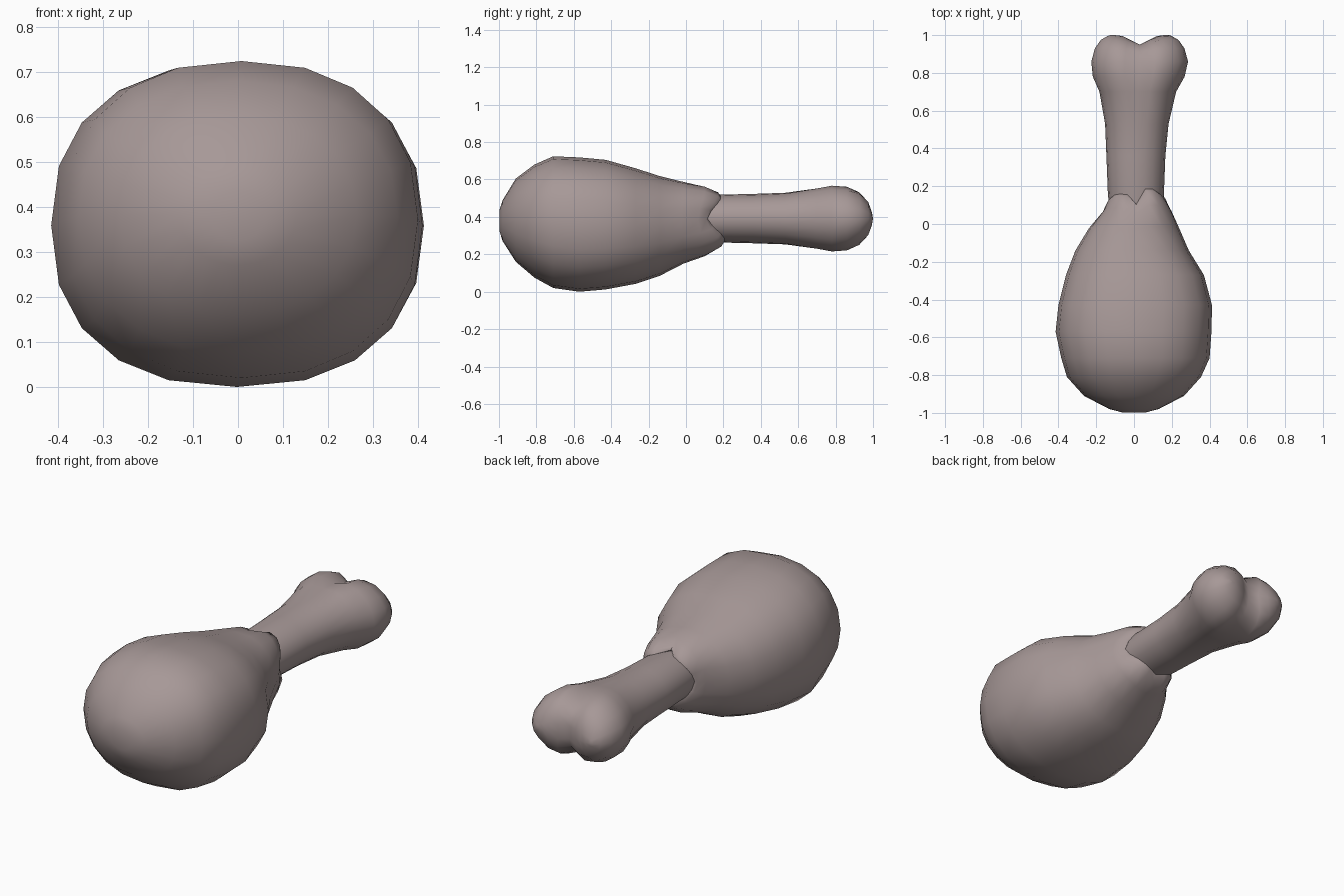
import bpy, bmesh, math

N = 20

# One brownish grey for both parts
mat = bpy.data.materials.new("brown_grey")
mat.diffuse_color = (0.385, 0.315, 0.31, 1)


def spow(v, p):
    return math.copysign(abs(v) ** p, v)


def loft(name, rings, angle):
    """Skin a list of N-point rings running along y, closing both ends."""
    bm = bmesh.new()
    vs = [[bm.verts.new(p) for p in r] for r in rings]
    for a, b in zip(vs, vs[1:]):
        for i in range(N):
            j = (i + 1) % N
            bm.faces.new((a[i], a[j], b[j], b[i]))
    # ends closed with strips running across the ring
    for r in (vs[0], vs[-1]):
        for i in range(N // 2):
            q = [r[i], r[i + 1], r[-i - 1], r[-i % N]]
            bm.faces.new(list(dict.fromkeys(q)))
    bmesh.ops.remove_doubles(bm, verts=bm.verts, dist=0.0005)
    bmesh.ops.recalc_face_normals(bm, faces=bm.faces)
    me = bpy.data.meshes.new(name)
    bm.to_mesh(me)
    bm.free()
    me.materials.append(mat)
    ob = bpy.data.objects.new(name, me)
    bpy.context.collection.objects.link(ob)
    bpy.context.view_layer.objects.active = ob
    ob.select_set(True)
    bpy.ops.object.shade_smooth_by_angle(angle=math.radians(angle))
    ob.select_set(False)
    return ob


# Meat: y, left x, right x, bottom z, top z, squareness, share of ragged edge
meat = [
    (-0.998, -0.06, 0.06, 0.325, 0.435, 2.0, 0),
    (-0.98, -0.13, 0.13, 0.27, 0.49, 2.0, 0),
    (-0.91, -0.265, 0.265, 0.16, 0.605, 2.1, 0),
    (-0.81, -0.355, 0.355, 0.075, 0.68, 2.2, 0),
    (-0.71, -0.385, 0.40, 0.02, 0.724, 2.3, 0),
    (-0.57, -0.415, 0.41, 0.0, 0.718, 2.35, 0),
    (-0.43, -0.40, 0.413, 0.012, 0.705, 2.35, 0),
    (-0.27, -0.36, 0.37, 0.042, 0.66, 2.3, 0),
    (-0.14, -0.31, 0.29, 0.085, 0.618, 2.2, 0),
    (-0.02, -0.24, 0.24, 0.15, 0.59, 2.2, 0.15),
    (0.08, -0.165, 0.20, 0.19, 0.57, 2.2, 0.5),
    (0.135, -0.143, 0.172, 0.235, 0.538, 2.2, 0.9),
    (0.145, -0.130, 0.155, 0.262, 0.518, 2.1, 1),
    (0.05, -0.06, 0.10, 0.32, 0.46, 2.0, 0),
]
# ragged edge offset around the bone, starting at +x and going over the top
edge = [-.03, -.01, .02, .04, .04, -.04, .01, .015, .01, -.01,
        -.03, -.01, .03, .06, .06, .04, .06, .06, .04, .0]

rings = []
for y, l, r, b, t, n, k in meat:
    ring = []
    for i in range(N):
        a = 2 * math.pi * i / N
        c, s = spow(math.cos(a), 2 / n), spow(math.sin(a), 2 / n)
        ring.append(((l + r) / 2 + (r - l) / 2 * c, y + k * edge[i],
                     (b + t) / 2 + (t - b) / 2 * s))
    rings.append(ring)
loft("meat", rings, 60)

# Bone: y, centre x, half width, half height, groove depth, notch in y
bone = [
    (0.00, 0.01, 0.12, 0.11, 0, 0),
    (0.15, 0.01, 0.148, 0.127, 0, 0),
    (0.36, 0.01, 0.156, 0.132, 0, 0),
    (0.53, 0.015, 0.168, 0.142, 0.03, 0),
    (0.70, 0.02, 0.203, 0.175, 0.10, 0),
    (0.78, 0.025, 0.243, 0.192, 0.18, 0),
    (0.86, 0.03, 0.256, 0.188, 0.28, 0),
    (0.93, 0.03, 0.237, 0.160, 0.32, 0.02),
    (0.975, 0.03, 0.205, 0.110, 0.32, 0.035),
    (0.995, 0.03, 0.170, 0.050, 0.30, 0.045),
    (1.00, 0.03, 0.155, 0.0, 0, 0.05),
]
rings = []
for y, cx, w, h, g, notch in bone:
    ring = []
    for i in range(N):
        a = 2 * math.pi * i / N
        x = w * math.cos(a)
        dip = math.exp(-(x / 0.06) ** 2)
        ring.append((cx + x, y - notch * dip,
                     0.391 + h * math.sin(a) * (1 - g * dip)))
    rings.append(ring)
loft("bone", rings, 60)
